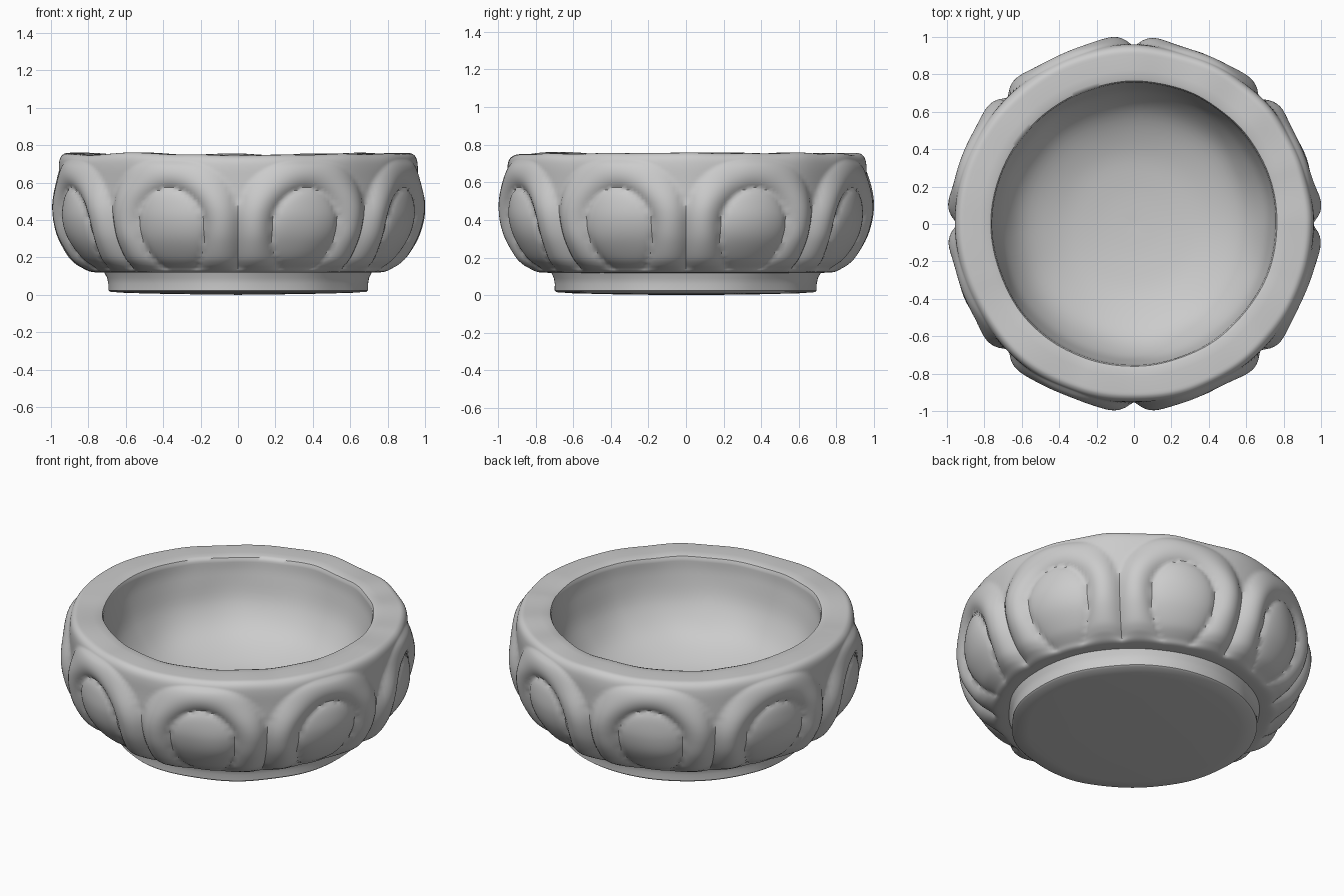
import bpy, bmesh
from math import sin, cos, pi, tau, degrees, radians
from mathutils import Vector, noise

if "Cube" in bpy.data.objects:
    bpy.data.objects.remove(bpy.data.objects["Cube"])

PETALS = 8
SEGMENTS = 288

stone = bpy.data.materials.new("grey stone")
stone.use_nodes = True
GREY = (0.6, 0.6, 0.6, 1)
stone.diffuse_color = GREY
stone.node_tree.nodes["Principled BSDF"].inputs["Base Color"].default_value = GREY


def smoothstep(a, b, x):
    t = min(1, max(0, (x - a) / (b - a)))
    return t * t * (3 - 2 * t)


def spline(points, steps):
    """Smooth curve of (r, z) through the profile points."""
    pts = [Vector(p) for p in points]
    pts = [pts[0]] + pts + [pts[-1]]
    out = []
    for a, b, c, d in zip(pts, pts[1:], pts[2:], pts[3:]):
        for i in range(steps):
            t = i / steps
            out.append(0.5 * (2 * b + (c - a) * t + (2 * a - 5 * b + 4 * c - d) * t * t
                              + (3 * b - a - 3 * c + d) * t ** 3))
    return out + [pts[-1]]


def petal_relief(angle, z):
    """Height of the carved petals: a domed centre inside an arched ridge."""
    pitch = 360 / PETALS
    u = abs(degrees(angle) % pitch - pitch / 2)
    mid = 0.36
    v = (z - mid) / (0.21 if z > mid else 0.26)
    inner = ((u / 11.5) ** 2 + v * v) ** 0.5
    if inner < 1:
        return 0.038 * (1 - inner ** 2) ** 0.55
    outer = ((u / 22.3) ** 2.5 + (max(0, z - mid) / 0.36) ** 2.5) ** 0.4
    if outer >= 1:
        return 0
    t = (inner - 1) / (inner - 1 + 1.94 * (1 - outer))
    height = 0.05 - 0.022 * smoothstep(0.45, 0.68, z)
    return height * sin(pi * t) ** 0.8


def lathe(name, profile, shape):
    """Revolve a profile; shape(angle, r, z, row) returns the worked r and z.
    A zero radius at either end closes the surface to a point."""
    bm = bmesh.new()
    rings = []
    for row, (r, z) in enumerate(profile):
        if r < 1e-4:
            rings.append([bm.verts.new((0, 0, z))] * SEGMENTS)
            continue
        ring = []
        for i in range(SEGMENTS):
            a = tau * i / SEGMENTS
            rr, zz = shape(a, r, z, row)
            ring.append(bm.verts.new((rr * cos(a), rr * sin(a), zz)))
        rings.append(ring)
    for low, high in zip(rings, rings[1:]):
        for i in range(SEGMENTS):
            j = (i + 1) % SEGMENTS
            corners = dict.fromkeys((low[i], low[j], high[j], high[i]))
            bm.faces.new(corners)
    bmesh.ops.recalc_face_normals(bm, faces=bm.faces)
    mesh = bpy.data.meshes.new(name)
    bm.to_mesh(mesh)
    bm.free()
    mesh.materials.append(stone)
    obj = bpy.data.objects.new(name, mesh)
    bpy.context.collection.objects.link(obj)
    bpy.ops.object.select_all(action="DESELECT")
    obj.select_set(True)
    bpy.context.view_layer.objects.active = obj
    bpy.ops.object.shade_smooth_by_angle(angle=radians(45))
    return obj


def wobble(a, r, z, size):
    return size * noise.noise(Vector((r * cos(a), r * sin(a), z)) * 3.5)


# Carved bowl: underside, bulging wall, flat rim, hollow
outer_wall = spline([(0.66, 0.12), (0.77, 0.122), (0.80, 0.15), (0.855, 0.2),
                     (0.915, 0.3), (0.945, 0.4), (0.955, 0.5), (0.957, 0.6),
                     (0.957, 0.68), (0.948, 0.725), (0.925, 0.748), (0.89, 0.752)], 7)
rim = [Vector((0.82, 0.752)), Vector((0.78, 0.751)), Vector((0.762, 0.745))]
hollow = spline([(0.755, 0.73), (0.745, 0.64), (0.70, 0.48), (0.59, 0.34),
                 (0.40, 0.25), (0.2, 0.215), (0, 0.205)], 5)


def carve(a, r, z, row):
    if row < len(outer_wall):
        mask = smoothstep(0.105, 0.16, z) * (1 - smoothstep(0.69, 0.75, z))
        r += mask * petal_relief(a, z)
    r += wobble(a, r, z, 0.01)
    if z > 0.6:
        z += smoothstep(0.6, 0.75, z) * wobble(a, 0.9, 0.75, 0.014)
    return r, z


lathe("carved_bowl", outer_wall + rim + hollow, carve)

# Low round foot with a slightly domed underside
foot_profile = [(0, 0), (0.35, 0.004), (0.6, 0.01), (0.685, 0.016), (0.695, 0.024),
                (0.695, 0.06), (0.70, 0.09), (0.712, 0.115), (0.72, 0.14), (0, 0.15)]
lathe("foot", [Vector(p) for p in foot_profile],
      lambda a, r, z, row: (r + wobble(a, r, z, 0.012), z))
